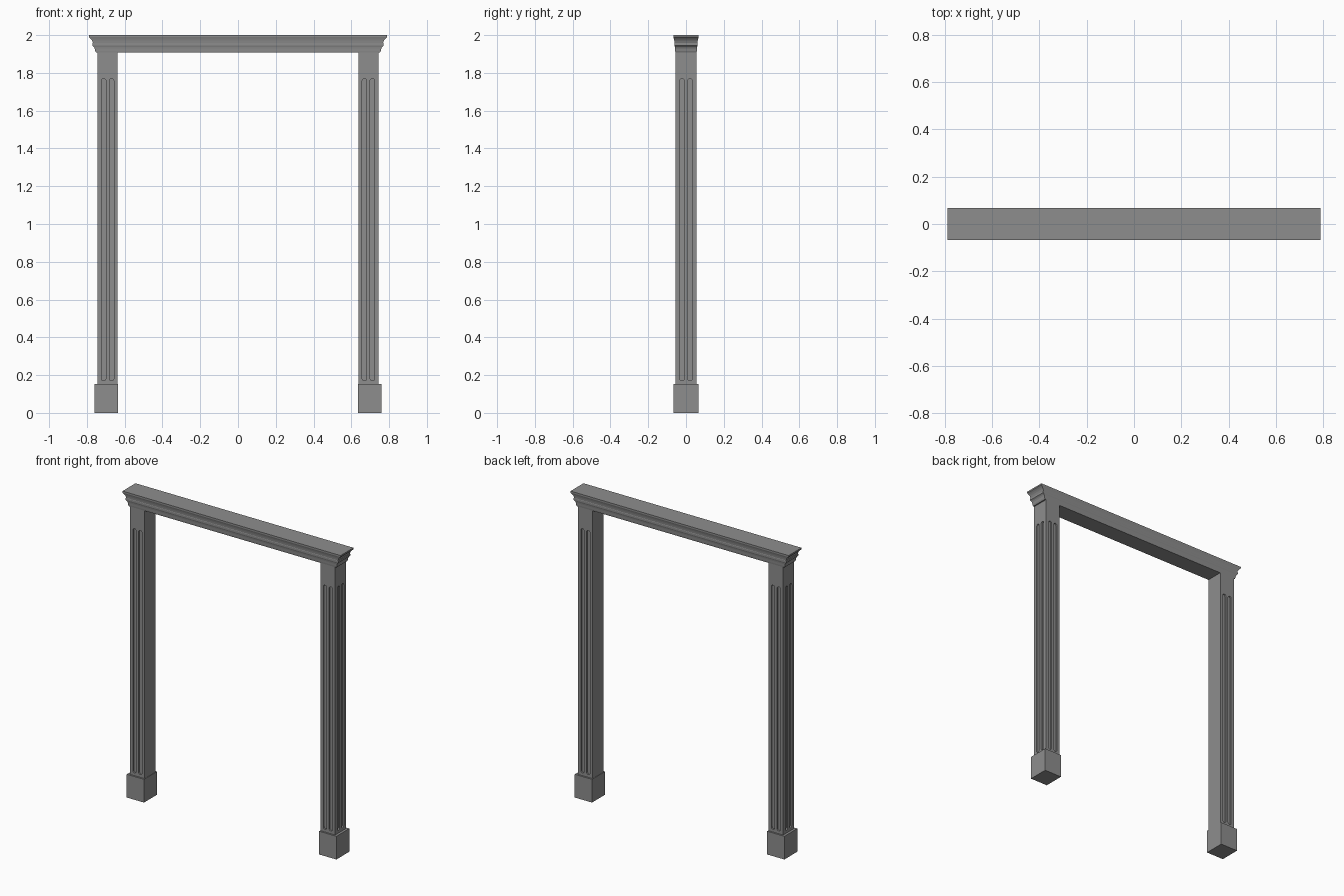
import bpy, bmesh, math
from mathutils import Vector

cube = bpy.data.objects.get("Cube")
if cube:
    bpy.data.objects.remove(cube, do_unlink=True)

GREY = (0.27, 0.27, 0.27, 1)
stone = bpy.data.materials.new("grey_stone")
stone.use_nodes = True
stone.diffuse_color = GREY
bsdf = next(n for n in stone.node_tree.nodes if n.type == 'BSDF_PRINCIPLED')
bsdf.inputs["Base Color"].default_value = GREY


def finish(bm, name):
    bmesh.ops.recalc_face_normals(bm, faces=bm.faces)
    mesh = bpy.data.meshes.new(name)
    bm.to_mesh(mesh)
    bm.free()
    mesh.materials.append(stone)
    obj = bpy.data.objects.new(name, mesh)
    bpy.context.collection.objects.link(obj)
    return obj


def loft(bm, rings):
    """Skin a stack of vertex rings and close both ends."""
    loops = [[bm.verts.new(p) for p in ring] for ring in rings]
    n = len(loops[0])
    for a, b in zip(loops, loops[1:]):
        for i in range(n):
            j = (i + 1) % n
            bm.faces.new((a[i], a[j], b[j], b[i]))
    bm.faces.new(loops[0][::-1])
    bm.faces.new(loops[-1])


def rectangle(x0, x1, hy, z):
    return [(x0, -hy, z), (x1, -hy, z), (x1, hy, z), (x0, hy, z)]


def box(name, x0, x1, hy, z0, z1):
    bm = bmesh.new()
    loft(bm, [rectangle(x0, x1, hy, z0), rectangle(x0, x1, hy, z1)])
    return finish(bm, name)


# Round-ended slot outline as (across, height)
SLOT_R, SLOT_LOW, SLOT_HIGH, DEPTH = 0.012, 0.17, 1.77, 0.01
outline = []
for start, centre in ((0, SLOT_HIGH - SLOT_R), (math.pi, SLOT_LOW + SLOT_R)):
    for k in range(9):
        a = start + math.pi * k / 8
        outline.append((SLOT_R * math.cos(a), centre + SLOT_R * math.sin(a)))


def add_slot(bm, centre, normal, offset):
    across = Vector((-normal.y, normal.x, 0))
    rings = []
    for d in (-DEPTH, DEPTH):
        rings.append([centre + normal * d + across * (u + offset) + Vector((0, 0, z))
                      for u, z in outline])
    loft(bm, rings)


INNER, OUTER, HALF_DEPTH = 0.637, 0.744, 0.056

for side, label in ((1, "left"), (-1, "right")):
    # Plinth block
    box(label + "_plinth", side * 0.635, side * 0.76, 0.067, 0, 0.152)

    # Pillar shaft, fluted on the front, back and outer faces
    shaft = box(label + "_pillar", side * INNER, side * OUTER, HALF_DEPTH, 0.152, 1.908)
    mid = side * (INNER + OUTER) / 2
    bm = bmesh.new()
    for centre, normal in (((mid, -HALF_DEPTH, 0), (0, -1, 0)),
                           ((mid, HALF_DEPTH, 0), (0, 1, 0)),
                           ((side * OUTER, 0, 0), (side, 0, 0))):
        for offset in (-0.021, 0.021):
            add_slot(bm, Vector(centre), Vector(normal), offset)
    cutter = finish(bm, label + "_flute_cutter")
    cutter.hide_render = True
    mod = shaft.modifiers.new("flutes", 'BOOLEAN')
    mod.operation = 'DIFFERENCE'
    mod.solver = 'EXACT'
    mod.object = cutter
    bpy.context.view_layer.objects.active = shaft
    bpy.ops.object.modifier_apply(modifier=mod.name)
    bpy.data.objects.remove(cutter, do_unlink=True)

# Stepped cornice beam: (height, share of the overhang)
profile = [(1.907, 0), (1.917, 0.12), (1.929, 0.18), (1.938, 0.3), (1.945, 0.5),
           (1.957, 0.5), (1.959, 0.42), (1.972, 0.56), (1.981, 0.74),
           (1.988, 0.95), (1.99, 1), (2.0, 1)]
bm = bmesh.new()
loft(bm, [rectangle(-0.752 - 0.038 * f, 0.752 + 0.038 * f, 0.056 + 0.011 * f, z)
          for z, f in profile])
finish(bm, "cornice_beam")
